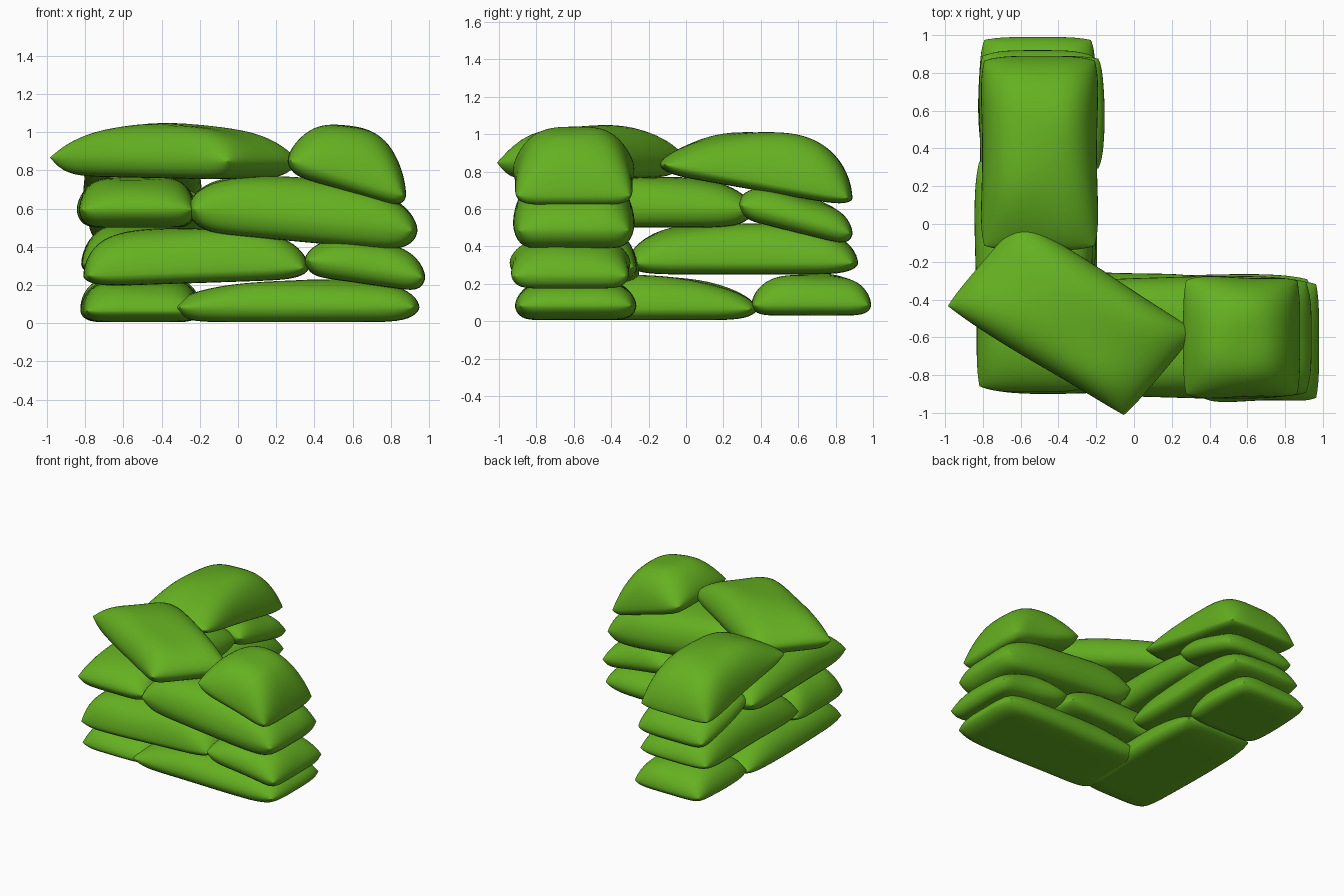
import bpy, bmesh, math
from mathutils import Vector

if "Cube" in bpy.data.objects:
    bpy.data.objects.remove(bpy.data.objects["Cube"])

green = bpy.data.materials.new("green_cloth")
green.diffuse_color = (0.13, 0.44, 0.015, 1)
green.use_nodes = True
green.node_tree.nodes["Principled BSDF"].inputs["Base Color"].default_value = green.diffuse_color

NU, NV = 36, 26


def fullness(u, v, pu, pv, e):
    return max(0, (1 - abs(u) ** pu) * (1 - abs(v) ** pv)) ** e


def bag(name, mid, along, across, z0, z1, h, tilt=1, drop=0.04, seam=0.35, rnd=0.05,
        blunt=(5, 5), side=4):
    """Pillow on a parallelogram plan; underside runs z0 to z1, h is its thickness,
    blunt and side set how square the ends and long sides are."""
    seed = len(bpy.data.objects)
    mid, along, across = Vector(mid), Vector(along), Vector(across)
    bm = bmesh.new()
    grids = []
    for under in (False, True):
        grid = []
        for i in range(NU + 1):
            row = []
            u = -math.cos(math.pi * i / NU)
            lo = (z0 + z1) / 2 + (z1 - z0) / 2 * u
            hi = (z0 + z1) / 2 + tilt * (z1 - z0) / 2 * u + h - drop * u * u
            edge_z = lo + seam * h
            for j in range(NV + 1):
                v = -math.cos(math.pi * j / NV)
                if under and (i in (0, NU) or j in (0, NV)):
                    row.append(grids[0][i][j])
                    continue
                # softened corners and slightly wavy long sides
                uu = u * (1 - rnd * v ** 4)
                vv = v * (1 - rnd * 1.4 * u ** 6 + 0.018 * (math.sin(3 * u + seed) - 1))
                xy = mid + along * uu + across * vv
                if under:
                    z = edge_z + (lo - edge_z) * fullness(u, v, 9, 9, 0.6)
                else:
                    f = fullness(u, v, blunt[u > 0], side, 0.55)
                    wave = 0.008 * math.sin(4 * u + seed * 2) * math.cos(3 * v + seed)
                    z = edge_z + (hi - edge_z + wave) * f
                row.append(bm.verts.new((xy.x, xy.y, z)))
            grid.append(row)
        grids.append(grid)
        for i in range(NU):
            for j in range(NV):
                q = [grid[i][j], grid[i + 1][j], grid[i + 1][j + 1], grid[i][j + 1]]
                bm.faces.new(q[::-1] if under else q)
    bmesh.ops.recalc_face_normals(bm, faces=bm.faces)
    me = bpy.data.meshes.new(name)
    bm.to_mesh(me)
    bm.free()
    me.materials.append(green)
    ob = bpy.data.objects.new(name, me)
    bpy.context.collection.objects.link(ob)
    bpy.ops.object.select_all(action='DESELECT')
    ob.select_set(True)
    bpy.context.view_layer.objects.active = ob
    bpy.ops.object.shade_smooth_by_angle(angle=math.radians(60))


def front_bag(name, x0, x1, *z, y=-0.6, **options):
    bag(name, ((x0 + x1) / 2, y), ((x1 - x0) / 2, 0), (0, 0.325), *z, **options)


def side_bag(name, y0, y1, *z, x=-0.51, **options):
    bag(name, (x, (y0 + y1) / 2), (0, (y1 - y0) / 2), (-0.315, 0), *z, **options)


# first layer
front_bag("layer1_front_bag", -0.34, 0.95, 0.005, 0.005, 0.22, y=-0.59, drop=0.03, blunt=(3, 8))
side_bag("layer1_side_bag", -0.87, 0.38, 0.005, 0.005, 0.235, blunt=(6, 3), seam=0.25)
side_bag("layer1_side_half_bag", 0.35, 0.99, 0.03, 0.03, 0.22, seam=0.25)

# second layer
front_bag("layer2_front_bag", -0.81, 0.37, 0.19, 0.23, 0.285, y=-0.575, seam=0.2, drop=0, blunt=(6, 3))
front_bag("layer2_front_half_bag", 0.35, 0.98, 0.25, 0.16, 0.23, y=-0.62, blunt=(3, 5))
side_bag("layer2_side_bag", -0.31, 0.92, 0.25, 0.25, 0.27, seam=0.22)

# third layer
side_bag("layer3_side_bag", -0.89, 0.36, 0.5, 0.5, 0.27, x=-0.53)
front_bag("layer3_front_bag", -0.26, 0.94, 0.48, 0.37, 0.33)
side_bag("layer3_side_half_bag", 0.28, 0.89, 0.55, 0.4, 0.2, x=-0.47, drop=0.02)

# top layer, the corner bag lies diagonally
bag("top_corner_bag", (-0.33, -0.5), (0.475, -0.295), (0.2, 0.235),
    0.77, 0.75, 0.28, drop=0.03, rnd=0.02, blunt=(3, 4))
front_bag("top_front_half_bag", 0.26, 0.88, 0.78, 0.6, 0.35, seam=0.2, tilt=0.3,
          drop=0.06, blunt=(3, 3), side=3)
side_bag("top_side_bag", -0.14, 0.89, 0.79, 0.61, 0.31, x=-0.5, tilt=0, drop=0.06, seam=0.15,
         blunt=(3, 4), side=3.5)
